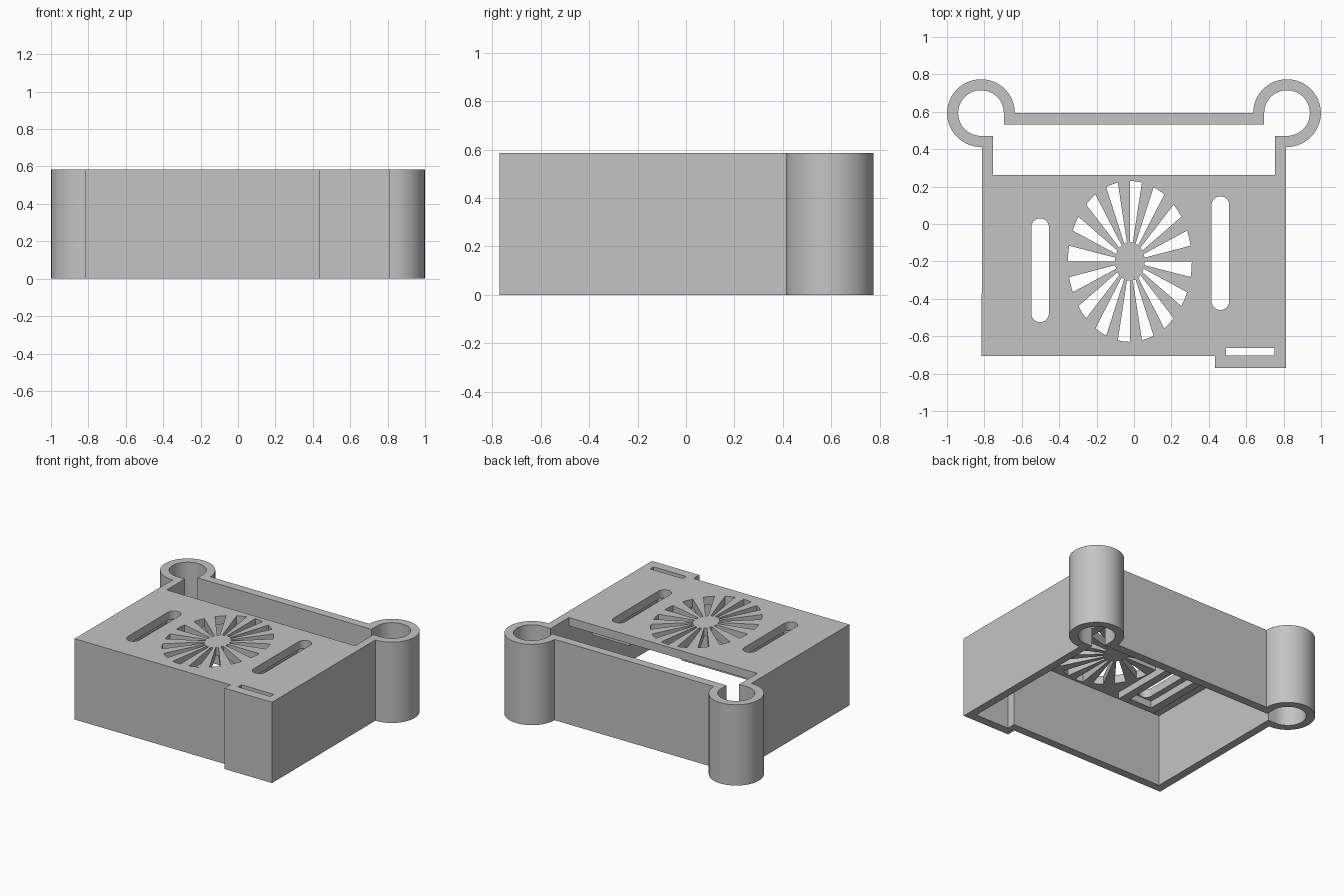
import bpy, bmesh
from math import sin, cos, radians

cube = bpy.data.objects.get("Cube")
if cube:
    bpy.data.objects.remove(cube, do_unlink=True)

HEIGHT = 0.585
PLATE = 0.06                      # top panel thickness
POST_X, POST_Y = 0.818, 0.593     # corner tube centres
R_OUT, R_IN = 0.181, 0.122

grey = bpy.data.materials.new("plain_grey")
grey.use_nodes = True
grey.diffuse_color = (0.55, 0.55, 0.55, 1)
grey.node_tree.nodes["Principled BSDF"].inputs["Base Color"].default_value = (0.55, 0.55, 0.55, 1)


def arc(cx, cy, r, start, end, steps=40):
    angles = [radians(start + (end - start) * i / steps) for i in range(steps + 1)]
    return [(cx + r * cos(a), cy + r * sin(a)) for a in angles]


def rect(x0, x1, y0, y1):
    return [(x0, y0), (x1, y0), (x1, y1), (x0, y1)]


def slab(name, loops, z0, z1):
    """Extrude a flat outline with holes between two heights."""
    curve = bpy.data.curves.new(name + "_outline", "CURVE")
    curve.dimensions = "2D"
    curve.fill_mode = "BOTH"
    curve.extrude = (z1 - z0) / 2
    for loop in loops:
        spline = curve.splines.new("POLY")
        spline.points.add(len(loop) - 1)
        for point, (x, y) in zip(spline.points, loop):
            point.co = (x, y, 0, 1)
        spline.use_cyclic_u = True
    temp = bpy.data.objects.new(name + "_outline", curve)
    bpy.context.collection.objects.link(temp)
    deps = bpy.context.evaluated_depsgraph_get()
    mesh = bpy.data.meshes.new_from_object(temp.evaluated_get(deps))
    bpy.data.objects.remove(temp, do_unlink=True)
    # Weld the caps to the sides and lift into place
    bm = bmesh.new()
    bm.from_mesh(mesh)
    bmesh.ops.remove_doubles(bm, verts=bm.verts, dist=0.0001)
    bmesh.ops.translate(bm, verts=bm.verts, vec=(0, 0, (z0 + z1) / 2))
    bmesh.ops.recalc_face_normals(bm, faces=bm.faces)
    bm.to_mesh(mesh)
    bm.free()
    mesh.name = name
    mesh.materials.clear()
    mesh.materials.append(grey)
    obj = bpy.data.objects.new(name, mesh)
    bpy.context.collection.objects.link(obj)
    bpy.ops.object.select_all(action="DESELECT")
    obj.select_set(True)
    bpy.context.view_layer.objects.active = obj
    bpy.ops.object.shade_smooth_by_angle(angle=radians(30))
    return obj


def mirrored(points):
    return [(-x, y) for x, y in reversed(points)]


# Wall shell: outer outline with the tubes and the stepped front corner
tube_out = arc(POST_X, POST_Y, R_OUT, -92, 180)
outer = [(-0.815, -0.705), (0.432, -0.705), (0.432, -0.77), (0.812, -0.77)]
outer += tube_out + mirrored(tube_out)

# Inner outline runs through the open quarter of each tube
tube_in = [(0.755, 0.26), (0.755, 0.471)] + arc(POST_X, POST_Y, R_IN, -90, 180) + [(0.696, 0.531)]
front_inner = [(-0.755, -0.645), (0.486, -0.645), (0.486, -0.708), (0.755, -0.708)]
inner = front_inner + tube_in + mirrored(tube_in)
slab("wall_shell", [outer, inner], 0, HEIGHT)

# Fan grille: wedge openings squeezed along x
FAN_X, FAN_Y, FAN_R, HUB_R, SQUEEZE = -0.022, -0.2, 0.43, 0.103, 0.77
COUNT = 16


def wedge(index):
    start = 90 - index * 360 / COUNT
    end = start - 180 / COUNT
    loop = arc(0, 0, FAN_R, start, end, 2) + arc(0, 0, HUB_R, end, start, 2)
    return [(FAN_X + x * SQUEEZE, FAN_Y + y) for x, y in loop]


def long_slot(cx, y0, y1, r):
    return arc(cx, y1 - r, r, 0, 180, 16) + arc(cx, y0 + r, r, 180, 360, 16)


# Top panel with grille, two long slots and the narrow front slit
slots = [(-0.502, -0.525, 0.03), (0.462, -0.46, 0.148)]
panel = front_inner + [(0.755, 0.262), (-0.755, 0.262)]
holes = [wedge(i) for i in range(COUNT)]
holes += [long_slot(x, y0, y1, 0.047) for x, y0, y1 in slots]
holes.append(rect(0.491, 0.751, -0.702, -0.663))
slab("top_panel", [panel] + holes, HEIGHT - PLATE, HEIGHT)

# Rectangular rims hanging below the panel around each long slot
for side, (x, y0, y1) in zip(("right", "left"), slots):
    slab(side + "_slot_rim",
         [rect(x - 0.15, x + 0.15, y0 - 0.055, y1 + 0.055),
          rect(x - 0.09, x + 0.09, y0 - 0.005, y1 + 0.005)],
         HEIGHT - PLATE - 0.05, HEIGHT - PLATE)
